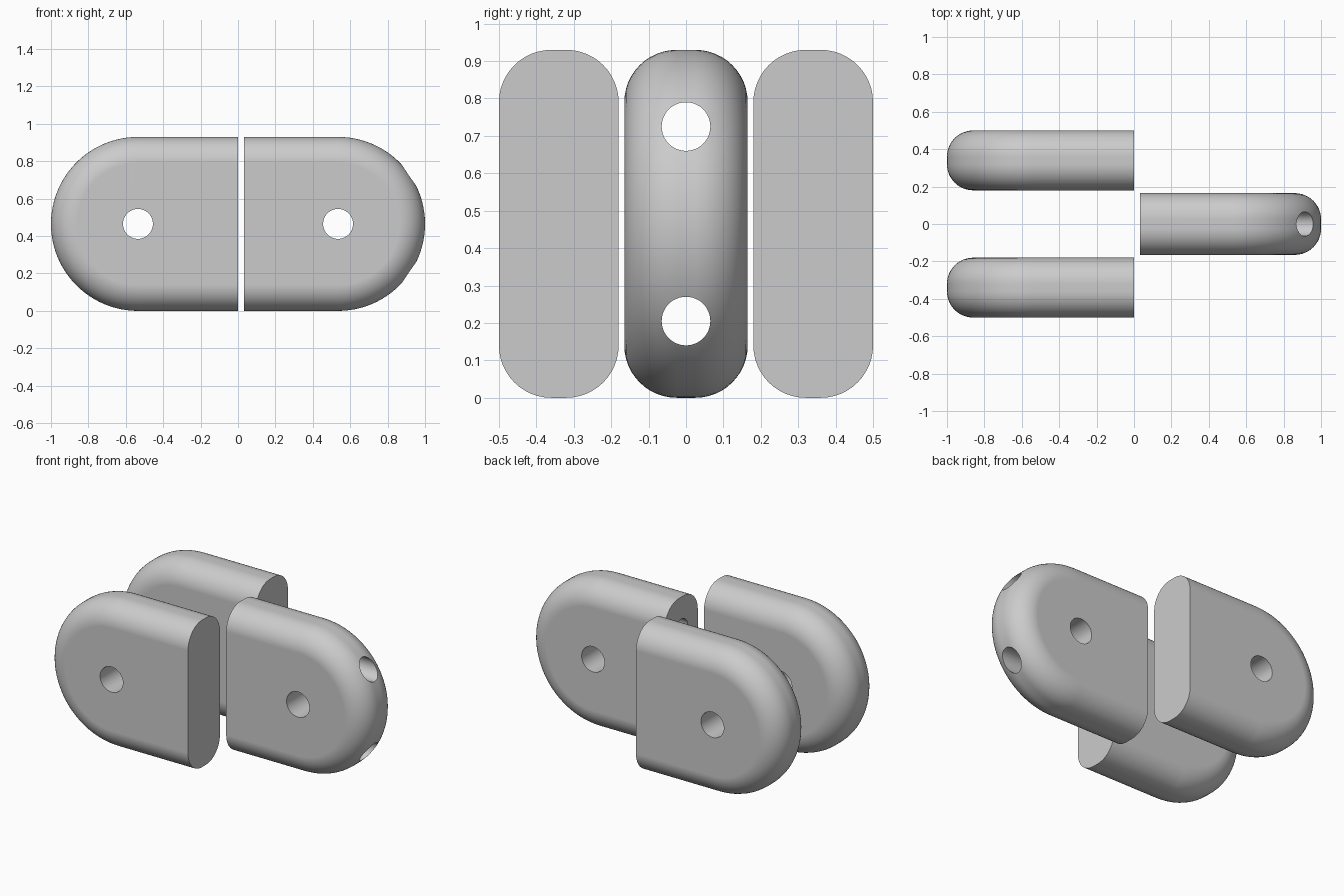
import bpy, bmesh, math
from mathutils import Matrix

if "Cube" in bpy.data.objects:
    bpy.data.objects.remove(bpy.data.objects["Cube"])

R = 0.465        # radius of the rounded end, half the height
CX = 0.535       # distance of the pin axis from the middle
FILLET = 0.14

grey = bpy.data.materials.new("plain grey")
grey.use_nodes = True
grey.diffuse_color = (0.6, 0.6, 0.6, 1)
grey.node_tree.nodes["Principled BSDF"].inputs["Base Color"].default_value = (0.6, 0.6, 0.6, 1)


def cutter(name, radius, depth, location, axis):
    """Hidden cylinder used to drill a hole."""
    bm = bmesh.new()
    bmesh.ops.create_cone(bm, cap_ends=True, segments=48, radius1=radius, radius2=radius, depth=depth)
    bmesh.ops.rotate(bm, verts=bm.verts, matrix=Matrix.Rotation(math.pi / 2, 3, axis))
    mesh = bpy.data.meshes.new(name)
    bm.to_mesh(mesh)
    bm.free()
    obj = bpy.data.objects.new(name, mesh)
    obj.location = location
    obj.hide_render = True
    bpy.context.collection.objects.link(obj)
    return obj


def outline(inset, end_x, side, steps=48):
    """Half-stadium outline: straight end, round nose towards side."""
    r = R - inset
    pts = [(end_x, r)]
    for i in range(steps + 1):
        a = math.pi / 2 - math.pi * i / steps
        pts.append((side * (CX + r * math.cos(a)), r * math.sin(a)))
    return pts + [(end_x, -r)]


def lug(name, y, half_width, end_x, side, cutters, steps=12):
    """Plate with a filleted rim and a square-cut end, drilled by the cutters."""
    bm = bmesh.new()
    rings = []
    for sign in (-1, 1):
        for i in range(steps + 1):
            a = math.pi / 2 * (i if sign > 0 else steps - i) / steps
            dy = sign * (half_width - FILLET + FILLET * math.sin(a))
            inset = FILLET * (1 - math.cos(a))
            rings.append([bm.verts.new((px, y + dy, R + pz)) for px, pz in outline(inset, end_x, side)])
    for a, b in zip(rings, rings[1:]):
        for j in range(len(a) - 1):
            bm.faces.new((a[j], a[j + 1], b[j + 1], b[j]))
    # Flat front, back and square-cut end
    bm.faces.new(rings[0])
    bm.faces.new(rings[-1])
    bm.faces.new([r[0] for r in rings] + [r[-1] for r in reversed(rings)])
    bmesh.ops.recalc_face_normals(bm, faces=bm.faces)
    mesh = bpy.data.meshes.new(name)
    bm.to_mesh(mesh)
    bm.free()
    mesh.materials.append(grey)
    obj = bpy.data.objects.new(name, mesh)
    bpy.context.collection.objects.link(obj)
    bpy.ops.object.select_all(action='DESELECT')
    bpy.context.view_layer.objects.active = obj
    obj.select_set(True)
    for c in cutters:
        mod = obj.modifiers.new("drill", 'BOOLEAN')
        mod.operation = 'DIFFERENCE'
        mod.solver = 'EXACT'
        mod.object = c
        bpy.ops.object.modifier_apply(modifier=mod.name)
    bpy.ops.object.shade_smooth_by_angle(angle=math.radians(30))
    # Keep the broad flat sides evenly shaded
    weighted = obj.modifiers.new("even shading", 'WEIGHTED_NORMAL')
    weighted.keep_sharp = True
    return obj


# Pin holes run front to back, cord holes run along the middle lug
right_pin = cutter("right_pin_cutter", 0.08, 2, (-CX, 0, R), 'X')
left_pin = cutter("left_pin_cutter", 0.08, 2, (CX, 0, R), 'X')
cords = [cutter(n + "_cord_cutter", 0.065, 2, (0.6, 0, R + s * 0.26), 'Y')
         for n, s in (("upper", 1), ("lower", -1))]

lug("front_lug", -0.34, 0.16, 0, -1, [right_pin])
lug("back_lug", 0.34, 0.16, 0, -1, [right_pin])
lug("middle_lug", 0, 0.165, 0.033, 1, [left_pin] + cords)

# The holes are drilled, so the cutters can go
for c in [right_pin, left_pin] + cords:
    bpy.data.objects.remove(c)
